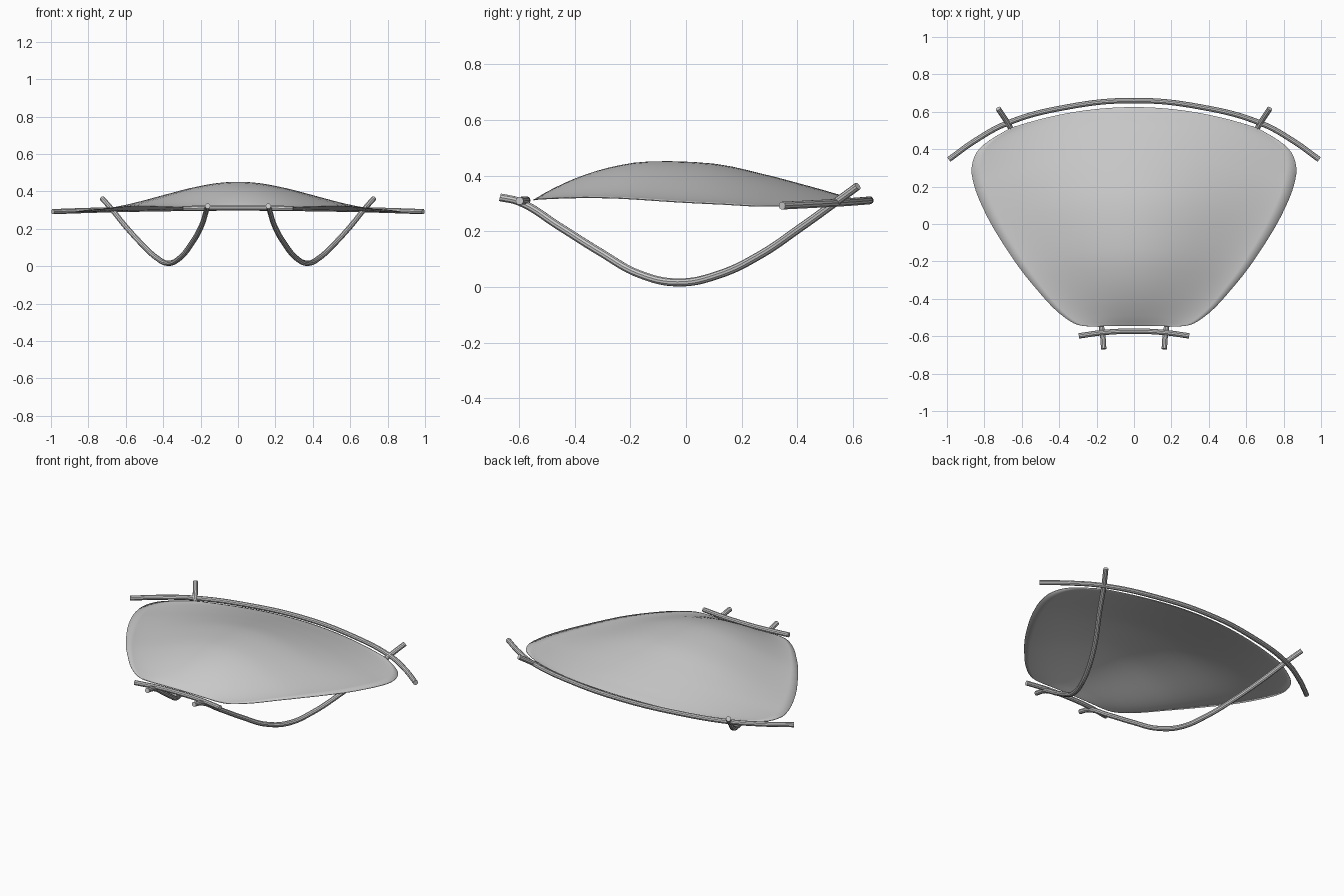
import bpy, bmesh
from mathutils import Vector

if "Cube" in bpy.data.objects:
    bpy.data.objects.remove(bpy.data.objects["Cube"])

R = 0.0145


def tube(name, pts):
    """Round tube through the points, converted to a mesh."""
    cu = bpy.data.curves.new(name, 'CURVE')
    cu.dimensions = '3D'
    cu.bevel_depth = R
    cu.bevel_resolution = 3
    cu.resolution_u = 8
    cu.use_fill_caps = True
    sp = cu.splines.new('BEZIER')
    sp.bezier_points.add(len(pts) - 1)
    for b, p in zip(sp.bezier_points, pts):
        b.co = p
        b.handle_left_type = b.handle_right_type = 'AUTO'
    ob = bpy.data.objects.new(name, cu)
    bpy.context.collection.objects.link(ob)
    finish(ob, True)


def finish(ob, convert=False):
    bpy.ops.object.select_all(action='DESELECT')
    ob.select_set(True)
    bpy.context.view_layer.objects.active = ob
    if convert:
        bpy.ops.object.convert(target='MESH')
    bpy.ops.object.shade_smooth_by_angle()


def mirrored(half):
    return [(-x, y, z) for x, y, z in reversed(half) if x > 0] + half


# Long back rail and short front rail
tube("back_rail", mirrored([(0, .66, .311), (.36, .625, .308), (.68, .538, .302), (.85, .445, .297), (.99, .345, .292)]))
tube("front_rail", mirrored([(0, -.573, .311), (.15, -.579, .311), (.295, -.598, .309)]))

# Curved legs that dip to the floor
leg = [(.162, -.668, .322), (.167, -.6, .306), (.195, -.455, .217), (.245, -.31, .126),
       (.31, -.165, .045), (.372, -.025, .016), (.435, .12, .045), (.51, .265, .114),
       (.6, .41, .212), (.682, .55, .313), (.726, .617, .362)]
for side, s in (("right", 1), ("left", -1)):
    tube(side + "_leg", [(s * x, y, z) for x, y, z in leg])

# Domed shell: rows of centre y, centre z, edge x, edge y, edge z
rows = [(-.545, .315, .22, -.548, .315), (-.53, .324, .285, -.543, .316),
        (-.49, .347, .345, -.518, .318), (-.40, .389, .43, -.45, .321),
        (-.28, .428, .52, -.35, .323), (-.13, .451, .62, -.225, .320),
        (.10, .443, .75, -.025, .307), (.28, .405, .83, .135, .299),
        (.41, .371, .863, .24, .293), (.49, .349, .867, .31, .292),
        (.545, .333, .84, .385, .293), (.59, .321, .775, .445, .296),
        (.625, .311, .66, .513, .301)]
rows = [Vector(r) for r in rows]


def row_at(i, t):
    """Catmull-Rom blend between neighbouring rows."""
    a, b, c, d = (rows[max(0, min(len(rows) - 1, i + k))] for k in (-1, 0, 1, 2))
    return 0.5 * (2 * b + (c - a) * t + (2 * a - 5 * b + 4 * c - d) * t * t + (3 * b - a - 3 * c + d) * t ** 3)


fine = [row_at(i, k / 3) for i in range(len(rows) - 1) for k in range(3)] + [rows[-1]]
N = 32
bm = bmesh.new()
grid = []
for cy, cz, ex, ey, ez in fine:
    line = []
    for j in range(N + 1):
        u = 2 * j / N - 1
        dome = (1 - u * u) ** 1.85
        line.append(bm.verts.new((u * ex, cy + (ey - cy) * u * u, ez + (cz - ez) * dome)))
    grid.append(line)
for a, b in zip(grid, grid[1:]):
    for j in range(N):
        bm.faces.new((a[j], a[j + 1], b[j + 1], b[j]))
me = bpy.data.meshes.new("shell")
bm.to_mesh(me)
bm.free()
shell = bpy.data.objects.new("shell", me)
bpy.context.collection.objects.link(shell)
finish(shell)
sol = shell.modifiers.new("thickness", 'SOLIDIFY')
sol.thickness = 0.004
sol.offset = -1
